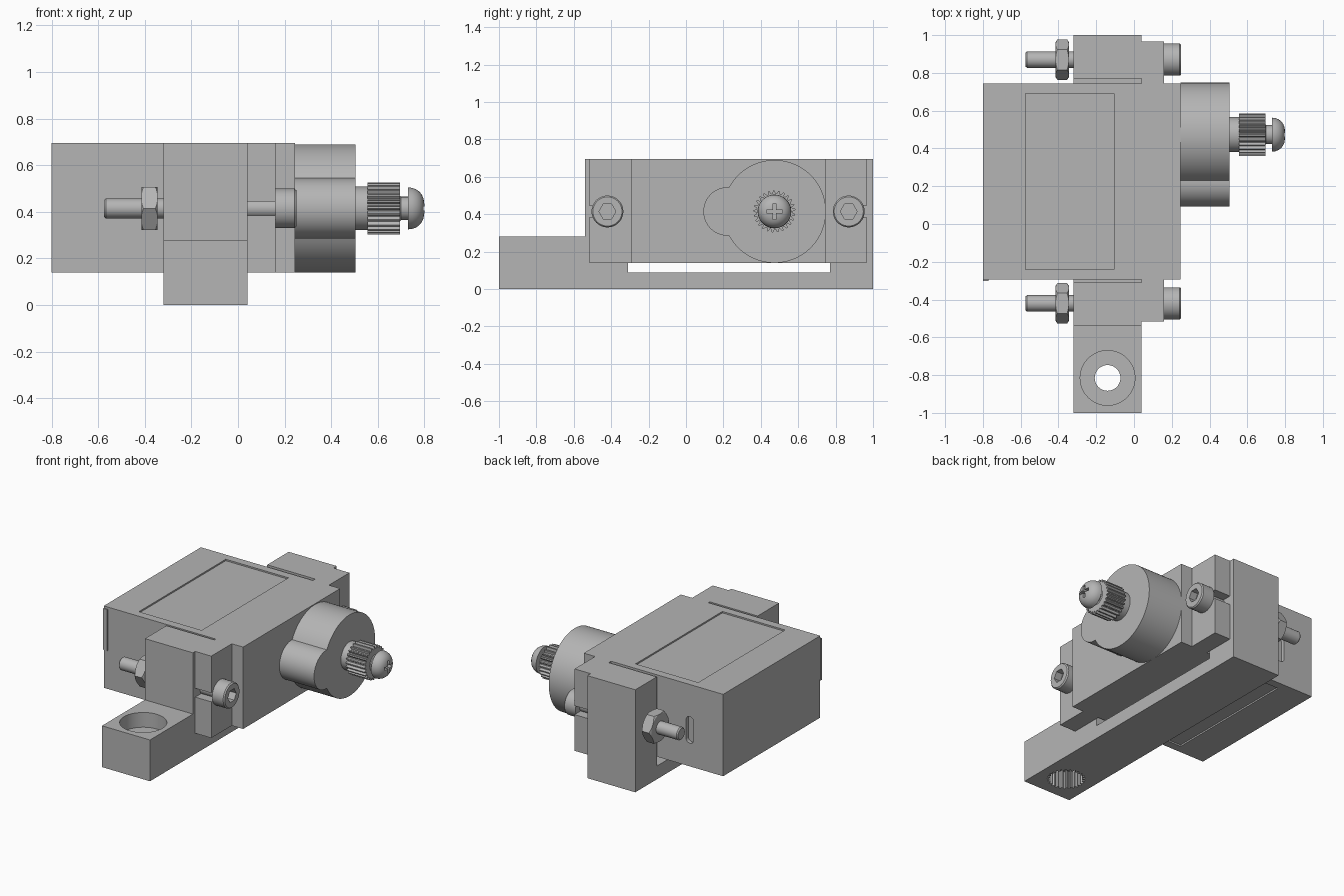
import bpy, bmesh
from math import sin, cos, pi, radians

if "Cube" in bpy.data.objects:
    bpy.data.objects.remove(bpy.data.objects["Cube"], do_unlink=True)

grey = bpy.data.materials.new("plain grey")
grey.use_nodes = True
grey.diffuse_color = (0.46, 0.46, 0.46, 1)
grey.node_tree.nodes["Principled BSDF"].inputs["Base Color"].default_value = grey.diffuse_color


def loft(name, rings, smooth=False):
    """Closed solid through rings of equal point count."""
    bm = bmesh.new()
    loops = [[bm.verts.new(p) for p in ring] for ring in rings]
    n = len(loops[0])
    for a, b in zip(loops, loops[1:]):
        for i in range(n):
            j = (i + 1) % n
            bm.faces.new((a[i], a[j], b[j], b[i]))
    bm.faces.new(loops[0])
    bm.faces.new(loops[-1])
    bmesh.ops.recalc_face_normals(bm, faces=bm.faces)
    mesh = bpy.data.meshes.new(name)
    bm.to_mesh(mesh)
    bm.free()
    mesh.materials.append(grey)
    ob = bpy.data.objects.new(name, mesh)
    bpy.context.collection.objects.link(ob)
    if smooth:
        smooth_shade(ob)
    return ob


def activate(ob):
    bpy.ops.object.select_all(action="DESELECT")
    ob.select_set(True)
    bpy.context.view_layer.objects.active = ob


def smooth_shade(ob):
    activate(ob)
    bpy.ops.object.shade_smooth_by_angle(angle=radians(30))


def prism(name, outline, lo, hi, axis="x", smooth=False):
    place = {"x": lambda u, v, t: (t, u, v),
             "y": lambda u, v, t: (u, t, v),
             "z": lambda u, v, t: (u, v, t)}[axis]
    return loft(name, [[place(u, v, t) for u, v in outline] for t in (lo, hi)], smooth)


def box(name, x, y, z):
    return prism(name, [(x[0], y[0]), (x[1], y[0]), (x[1], y[1]), (x[0], y[1])], z[0], z[1], "z")


def arc(cu, cv, r, start=0, end=360, n=48):
    full = end - start == 360
    steps = n if full else n - 1
    angles = [radians(start + (end - start) * i / steps) for i in range(n)]
    return [(cu + r * cos(a), cv + r * sin(a)) for a in angles]


def gear(cu, cv, inner, outer, teeth):
    radii = (inner, outer, outer, inner)
    n = teeth * 4
    return [(cu + radii[i % 4] * cos(2 * pi * i / n), cv + radii[i % 4] * sin(2 * pi * i / n))
            for i in range(n)]


def turned(name, y, z, profile, n=48):
    """Round part about an x-parallel axis, profile of (x, radius)."""
    return loft(name, [[(x, u, v) for u, v in arc(y, z, r, n=n)] for x, r in profile], True)


def cut(ob, *cutters):
    for c in cutters:
        c.hide_render = True
        mod = ob.modifiers.new("cut", "BOOLEAN")
        mod.operation, mod.solver, mod.object = "DIFFERENCE", "EXACT", c
        activate(ob)
        bpy.ops.object.modifier_apply(modifier=mod.name)
        bpy.data.objects.remove(c, do_unlink=True)


BOTTOM, TOP, MID = 0.14, 0.695, 0.415
SCREWS = (-0.42, 0.87)

# Bracket: foot, two arms and a base strip
bracket = prism("bracket", [(-1, 0), (1, 0), (1, TOP), (0.77, TOP), (0.77, 0.09), (-0.31, 0.09),
                            (-0.31, TOP), (-0.54, TOP), (-0.54, 0.28), (-1, 0.28)], -0.32, 0.04)
# Foot: counterbore, through hole and toothed socket below
cut(bracket,
    prism("bore_cutter", arc(-0.14, -0.815, 0.145), 0.18, 0.4, "z"),
    prism("hole_cutter", arc(-0.14, -0.815, 0.068), -0.1, 0.3, "z"),
    prism("socket_cutter", gear(-0.14, -0.815, 0.102, 0.118, 25), -0.1, 0.12, "z"))
smooth_shade(bracket)

# Motor case with mounting flanges
half = [(-0.8, 0.745), (0.04, 0.745), (0.04, 0.965), (0.16, 0.965), (0.16, 0.745), (0.245, 0.745)]
mirrored = [(x, 0.45 - y) for x, y in reversed(half)]
case = prism("motor_case", half + mirrored, BOTTOM, TOP, "z")
cutters = [box("label_cutter", (-0.575, -0.105), (-0.24, 0.69), z)
           for z in ((TOP - 0.01, TOP + 0.1), (BOTTOM - 0.1, BOTTOM + 0.01))]
for y, out in zip(SCREWS, (-1, 1)):
    span = sorted((y, y + out * 0.2))
    cutters.append(box("slot_cutter", (0.03, 0.17), span, (MID - 0.03, MID + 0.03)))
# Pill-shaped pocket on the back of the case
pill = arc(-0.55, 0.45, 0.028, 0, 180, 12) + arc(-0.55, 0.325, 0.028, 180, 360, 12)
cutters.append(prism("pocket_cutter", pill, 0.72, 0.8, "y"))
cut(case, *cutters)
box("case_edge_strip", (-0.8, -0.77), (-0.301, -0.29), (0.4, 0.68))

# Mounting screws and nuts
for y, side in zip(SCREWS, ("front", "back")):
    turned(side + "_screw_shaft", y, MID, [(-0.575, 0.036), (-0.567, 0.043), (0.165, 0.043)], 32)
    head = turned(side + "_screw_head", y, MID, [(0.16, 0.085), (0.242, 0.085), (0.25, 0.078)])
    cut(head, prism("hex_cutter", arc(y, MID, 0.045, n=6), 0.2, 0.3))
    smooth_shade(head)
    nut = prism(side + "_nut", arc(y, MID, 0.107, n=6), -0.415, -0.345)
    # Round off the nut corners with a chamfered turned shape
    limit = turned("nut_limit", y, MID, [(-0.416, 0.092), (-0.4, 0.115), (-0.36, 0.115), (-0.344, 0.092)])
    limit.hide_render = True
    mod = nut.modifiers.new("chamfer", "BOOLEAN")
    mod.operation, mod.solver, mod.object = "INTERSECT", "EXACT", limit
    activate(nut)
    bpy.ops.object.modifier_apply(modifier=mod.name)
    bpy.data.objects.remove(limit, do_unlink=True)

# Gear housing: large disc with a small lobe
AXIS_Y = 0.473
outline = arc(AXIS_Y, MID, 0.275, -151.8, 151.8, 72) + arc(AXIS_Y - 0.25, MID, 0.13, 88, 272, 32)
prism("gear_housing", outline, 0.245, 0.505, smooth=True)

# Output shaft with spline
turned("output_collar", AXIS_Y, MID, [(0.5, 0.093), (0.56, 0.093)])
prism("output_spline", gear(AXIS_Y, MID, 0.096, 0.112, 25), 0.555, 0.695)

# Output screw with domed head and cross recess
turned("output_screw_neck", AXIS_Y, MID, [(0.69, 0.06), (0.7, 0.05), (0.735, 0.05)])
dome = [(0.73 + 0.07 * sin(a), 0.09 * cos(a) ** 0.7)
        for a in (radians(d) for d in (0, 15, 30, 45, 58, 70, 80, 87))]
screw = turned("output_screw_head", AXIS_Y, MID, dome)
a, b = 0.042, 0.009
cross = [(a, -b), (a, b), (b, b), (b, a), (-b, a), (-b, b),
         (-a, b), (-a, -b), (-b, -b), (-b, -a), (b, -a), (b, -b)]
cut(screw, prism("cross_cutter", [(AXIS_Y + u, MID + v) for u, v in cross], 0.765, 0.85))
smooth_shade(screw)
